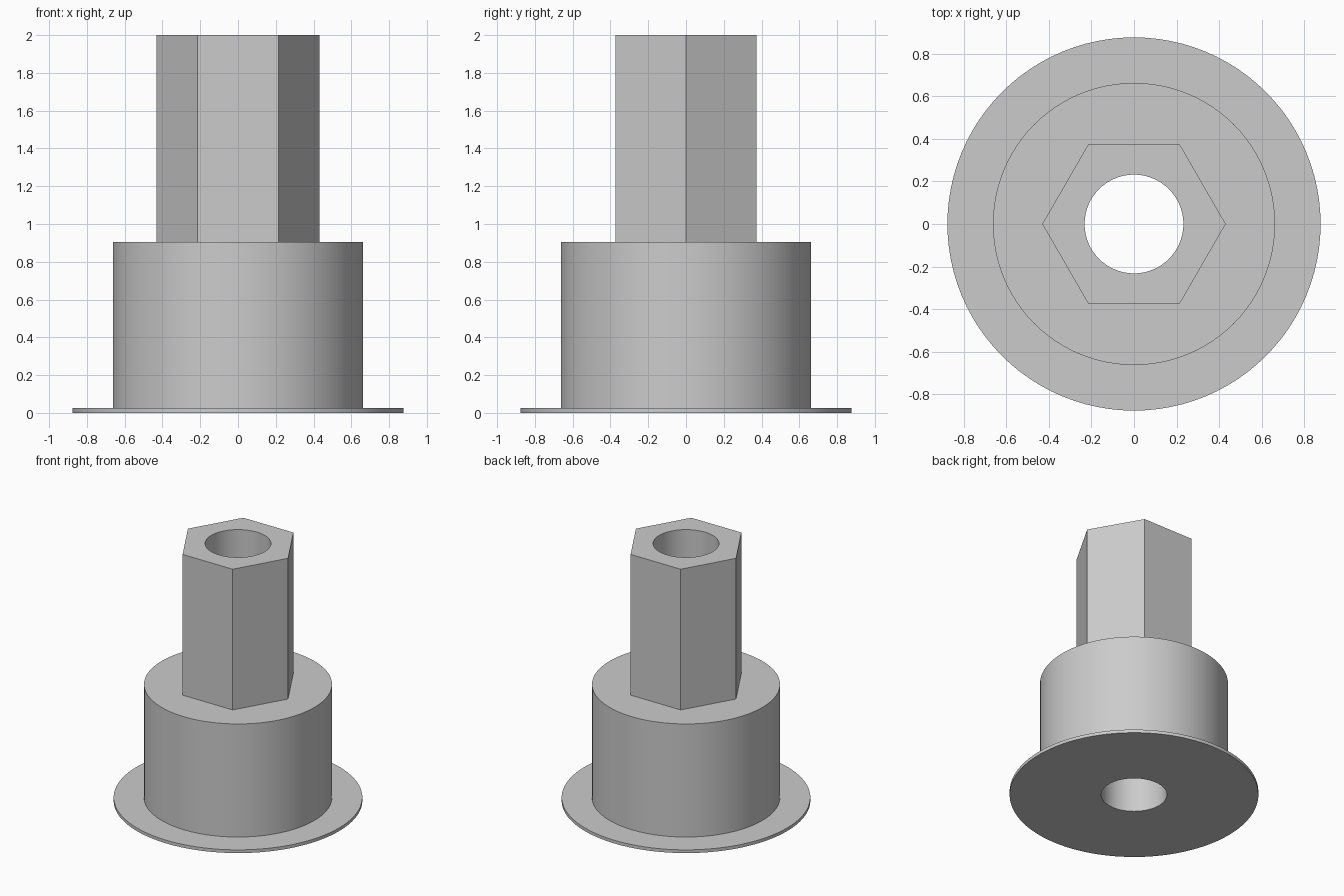
import bpy
import bmesh
from math import cos, sin, pi, radians

SEGMENTS = 96
BORE = 0.232

if "Cube" in bpy.data.objects:
    bpy.data.objects.remove(bpy.data.objects["Cube"])

# One plain grey for the whole fitting
grey = bpy.data.materials.new("plain_grey")
grey.use_nodes = True
colour = (0.6, 0.6, 0.6, 1)
grey.diffuse_color = colour
grey.node_tree.nodes["Principled BSDF"].inputs["Base Color"].default_value = colour


def loop(bm, radius, z, sides=None):
    """Ring of vertices on a circle, or on a polygon with the given sides."""
    verts = []
    for i in range(SEGMENTS):
        a = 2 * pi * i / SEGMENTS
        r = radius
        if sides:
            # Whole steps per side keep the corners exact
            step = i % (SEGMENTS // sides)
            half = pi / sides
            r *= cos(half) / cos(2 * pi * step / SEGMENTS - half)
        verts.append(bm.verts.new((r * cos(a), r * sin(a), z)))
    return verts


def bored_part(name, radius, bottom, top, sides=None):
    """Upright prism or cylinder with a round hole right through it."""
    bm = bmesh.new()
    loops = [loop(bm, radius, bottom, sides), loop(bm, radius, top, sides),
             loop(bm, BORE, top), loop(bm, BORE, bottom)]
    for k, low in enumerate(loops):
        high = loops[(k + 1) % len(loops)]
        for i in range(SEGMENTS):
            j = (i + 1) % SEGMENTS
            bm.faces.new((low[i], low[j], high[j], high[i]))

    mesh = bpy.data.meshes.new(name)
    bm.to_mesh(mesh)
    bm.free()
    mesh.materials.append(grey)
    part = bpy.data.objects.new(name, mesh)
    bpy.context.collection.objects.link(part)
    bpy.ops.object.select_all(action="DESELECT")
    part.select_set(True)
    bpy.context.view_layer.objects.active = part
    bpy.ops.object.shade_smooth_by_angle(angle=radians(30))


# Thin base disc, round body and hexagonal shank
bored_part("base_flange", 0.877, 0, 0.025)
bored_part("round_body", 0.663, 0.025, 0.905)
bored_part("hex_shank", 0.431, 0.905, 2, sides=6)
